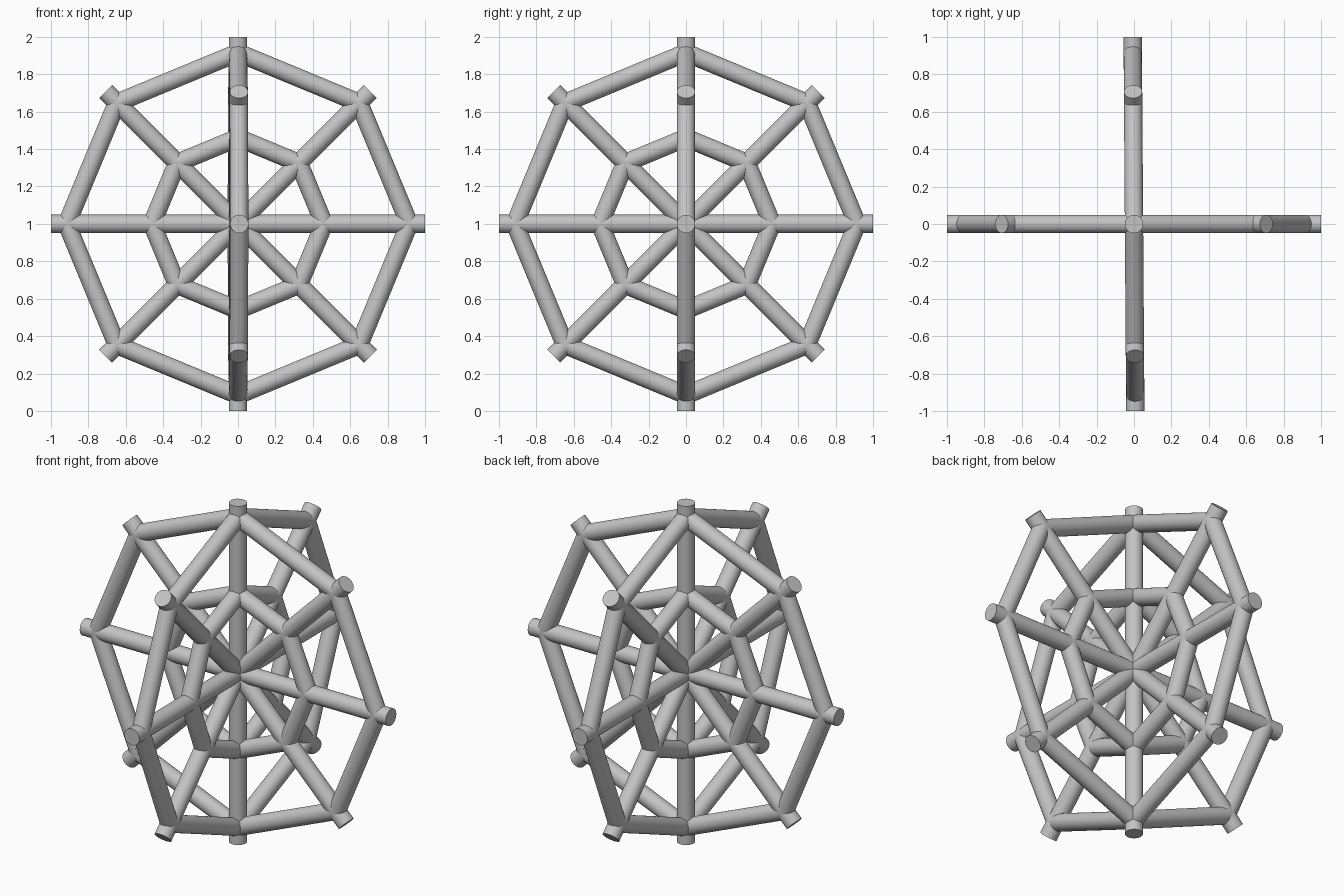
import bpy, math
from mathutils import Vector

if "Cube" in bpy.data.objects:
    bpy.data.objects.remove(bpy.data.objects["Cube"])

RADIUS = 0.049
CENTRE = Vector((0, 0, 1))

metal = bpy.data.materials.new("plain grey")
metal.diffuse_color = (0.55, 0.55, 0.55, 1)
metal.use_nodes = True
metal.node_tree.nodes["Principled BSDF"].inputs["Base Color"].default_value = metal.diffuse_color


def rod(name, a, b):
    """Round bar with flat ends running from a to b."""
    d = b - a
    bpy.ops.mesh.primitive_cylinder_add(
        vertices=32, radius=RADIUS, depth=d.length, location=(a + b) / 2,
        rotation=d.to_track_quat('Z', 'Y').to_euler())
    ob = bpy.context.object
    ob.name = name
    ob.data.materials.append(metal)
    bpy.ops.object.shade_smooth_by_angle(angle=math.radians(40))


def wheel(name, heading, with_axis):
    """Upright eight-spoked web in the vertical plane at this heading."""
    side = Vector((math.cos(heading), math.sin(heading), 0))

    def point(i, r):
        t = i * math.pi / 4
        return CENTRE + side * (r * math.cos(t)) + Vector((0, 0, r * math.sin(t)))

    # four full-length bars make eight spokes; the vertical one is shared
    for i in range(4):
        if i != 2 or with_axis:
            rod(name + "_spoke", point(i, 1), point(i + 4, 1))
    # inner and outer octagonal rings
    for ring, r in (("inner", 0.46), ("outer", 0.915)):
        for i in range(8):
            rod(f"{name}_{ring}_ring_bar", point(i, r), point(i + 1, r))


wheel("front_web", 0, True)
wheel("side_web", math.radians(90.4), False)
